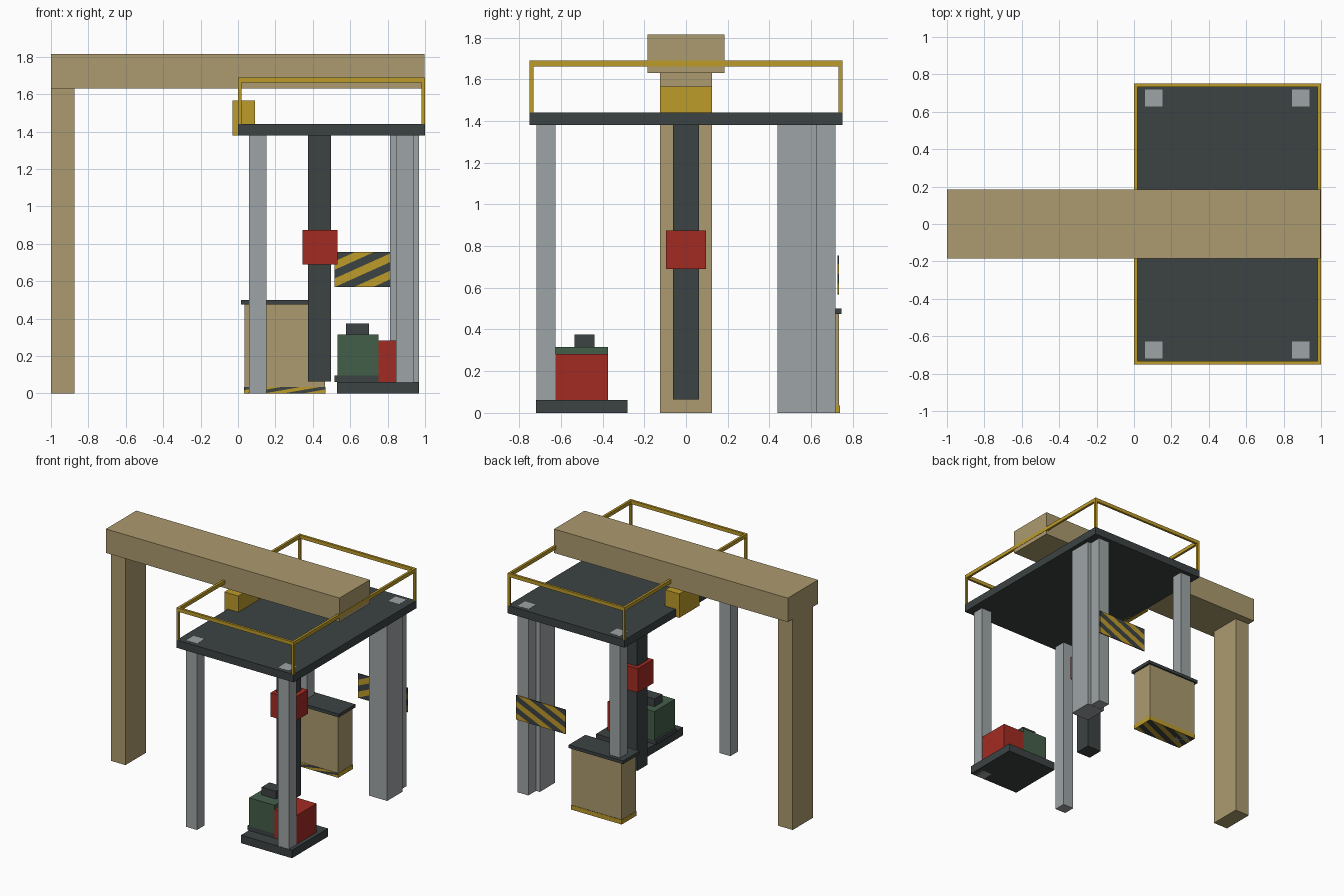
import bpy, bmesh, math
from mathutils import Vector

if "Cube" in bpy.data.objects:
    bpy.data.objects.remove(bpy.data.objects["Cube"])


def material(name, rgb):
    m = bpy.data.materials.new(name)
    lin = [((c / 255 + 0.055) / 1.055) ** 2.4 for c in rgb]
    m.diffuse_color = (*lin, 1)
    m.use_nodes = True
    m.node_tree.nodes["Principled BSDF"].inputs["Base Color"].default_value = m.diffuse_color
    return m


TAN = material("tan", (172, 155, 110))
DARK = material("dark_slate", (60, 66, 67))
GREY = material("light_grey", (158, 164, 166))
YELLOW = material("yellow", (189, 155, 42))
RED = material("red", (162, 43, 34))
GREEN = material("green", (68, 95, 74))


def box(name, x, y, z, mat, stripes=None):
    """Box from (min, max) spans; stripes = (normal, period) cuts dark bands."""
    bm = bmesh.new()
    bmesh.ops.create_cube(bm, size=1)
    for v in bm.verts:
        v.co = [s[0] + (c + 0.5) * (s[1] - s[0]) for c, s in zip(v.co, (x, y, z))]
    me = bpy.data.meshes.new(name)
    me.materials.append(mat)
    if stripes:
        me.materials.append(DARK)
        n, period = Vector(stripes[0]), stripes[1]
        origin = Vector((x[0], y[0], z[0]))
        ts = [(v.co - origin).dot(n) * 2 / period for v in bm.verts]
        for k in range(math.floor(min(ts)), math.ceil(max(ts)) + 1):
            bmesh.ops.bisect_plane(bm, geom=bm.verts[:] + bm.edges[:] + bm.faces[:],
                                   plane_co=origin + n * (k * period / 2 / n.length_squared),
                                   plane_no=n)
        for f in bm.faces:
            t = (f.calc_center_median() - origin).dot(n) * 2 / period
            f.material_index = math.floor(t) % 2
    bm.to_mesh(me)
    bm.free()
    ob = bpy.data.objects.new(name, me)
    bpy.context.collection.objects.link(ob)
    return ob


# Overhead beam with its support column
box("overhead_beam", (-1, 0.998), (-0.185, 0.185), (1.63, 1.815), TAN)
box("beam_column", (-1, -0.875), (-0.125, 0.125), (0, 1.63), TAN)

# Platform, hoist box and legs
box("platform", (0, 1), (-0.75, 0.75), (1.38, 1.44), DARK)
box("platform_edge_box", (-0.03, 0.09), (-0.125, 0.125), (1.38, 1.565), YELLOW)
for side, sy in (("front", -1), ("back", 1)):
    ys = sorted((sy * 0.627, sy * 0.718))
    for end, xs in (("left", (0.06, 0.152)), ("right", (0.845, 0.938))):
        box(f"{side}_{end}_leg", xs, ys, (0, 1.441), GREY)
box("wide_column", (0.813, 0.968), (0.44, 0.625), (0, 1.38), GREY)

# Railing
for side, ys in (("front", (-0.75, -0.732)), ("back", (0.732, 0.75))):
    box(f"{side}_rail", (0, 1), ys, (1.662, 1.69), YELLOW)
    for end, xs in (("left", (0, 0.018)), ("right", (0.982, 1))):
        box(f"{side}_{end}_rail_post", xs, ys, (1.44, 1.662), YELLOW)
for end, xs in (("left", (0, 0.018)), ("right", (0.982, 1))):
    box(f"{end}_rail", xs, (-0.732, 0.732), (1.662, 1.69), YELLOW)

# Central mast with red control box
box("mast", (0.374, 0.497), (-0.0625, 0.0625), (0.065, 1.38), DARK)
box("control_box", (0.346, 0.532), (-0.095, 0.095), (0.69, 0.875), RED)

# Machine on a skid
box("skid", (0.53, 0.966), (-0.72, -0.28), (0, 0.062), DARK)
box("machine_foot", (0.517, 0.75), (-0.625, -0.375), (0.062, 0.095), DARK)
box("machine_body", (0.532, 0.75), (-0.625, -0.375), (0.095, 0.315), GREEN)
box("machine_cap", (0.577, 0.70), (-0.535, -0.44), (0.315, 0.375), DARK)
box("machine_motor", (0.75, 0.935), (-0.625, -0.375), (0.062, 0.283), RED)

# Cabinet with dark lid and striped base
box("cabinet", (0.035, 0.465), (0.56, 0.735), (0.035, 0.475), TAN)
box("cabinet_lid", (0.015, 0.48), (0.545, 0.747), (0.475, 0.50), DARK)
base = box("cabinet_base", (0.033, 0.467), (0.557, 0.738), (0, 0.035), YELLOW,
           ((-0.435, 1, 2.5), 0.09))
for p in base.data.polygons:
    if p.normal.y > 0.5 or abs(p.normal.x) > 0.5:
        p.material_index = 0

# Striped warning plate
box("warning_plate", (0.515, 0.94), (0.727, 0.734), (0.568, 0.755), YELLOW,
    ((-0.45, 0, 1), 0.092))
